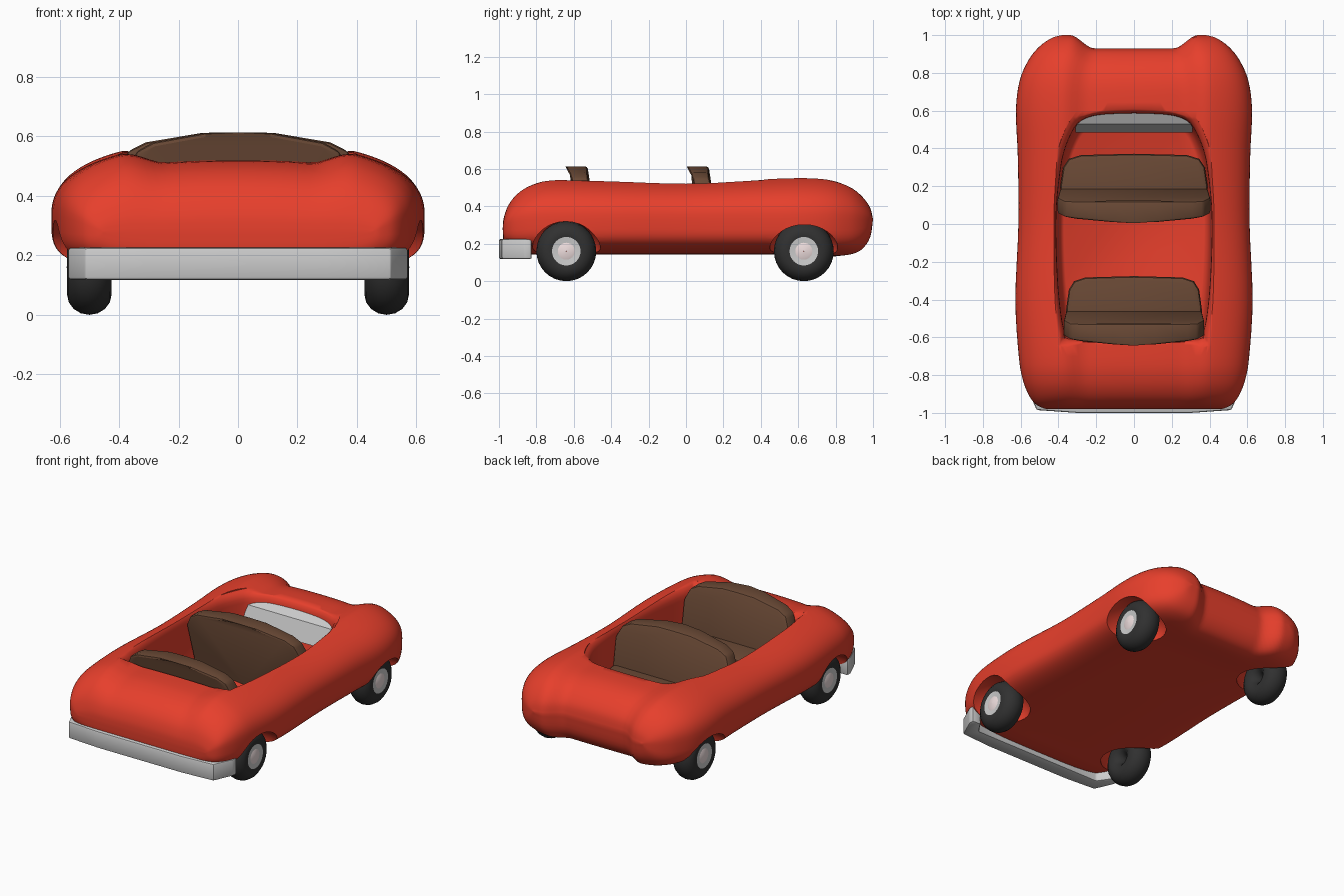
import bpy, bmesh, math
from mathutils import Vector, Matrix

if "Cube" in bpy.data.objects:
    bpy.data.objects.remove(bpy.data.objects["Cube"])


def material(name, rgb):
    m = bpy.data.materials.new(name)
    m.diffuse_color = (*rgb, 1)
    m.use_nodes = True
    m.node_tree.nodes["Principled BSDF"].inputs["Base Color"].default_value = m.diffuse_color
    return m


RED = material("red_paint", (0.8, 0.05, 0.025))
BROWN = material("brown_leather", (0.14, 0.065, 0.035))
BLACK = material("tyre_rubber", (0.03, 0.03, 0.03))
PALE = material("hub_cap", (0.85, 0.72, 0.72))


def make(name, bm, mat=None):
    bmesh.ops.recalc_face_normals(bm, faces=bm.faces)
    me = bpy.data.meshes.new(name)
    bm.to_mesh(me)
    bm.free()
    ob = bpy.data.objects.new(name, me)
    bpy.context.collection.objects.link(ob)
    if mat:
        me.materials.append(mat)
    return ob


def smooth(ob, angle=35):
    bpy.ops.object.select_all(action='DESELECT')
    ob.select_set(True)
    bpy.context.view_layer.objects.active = ob
    bpy.ops.object.shade_smooth_by_angle(angle=math.radians(angle))


def loft(rings, closed=False):
    """Skin equal-length rings; cap the ends or close into a loop."""
    bm = bmesh.new()
    vs = [[bm.verts.new(p) for p in r] for r in rings]
    n = len(vs[0])
    pairs = list(zip(vs, vs[1:])) + ([(vs[-1], vs[0])] if closed else [])
    for a, b in pairs:
        for j in range(n):
            k = (j + 1) % n
            bm.faces.new((a[j], a[k], b[k], b[j]))
    if not closed:
        bm.faces.new(vs[0])
        bm.faces.new(vs[-1])
    return bm


def bevel(bm, width, segments=2, angle=20):
    bmesh.ops.recalc_face_normals(bm, faces=bm.faces)
    edges = [e for e in bm.edges if e.calc_face_angle(0) > math.radians(angle)]
    bmesh.ops.bevel(bm, geom=edges, offset=width, segments=segments,
                    affect='EDGES', profile=0.5, clamp_overlap=True)
    return bm


def step(a, b, x):
    t = min(1, max(0, (x - a) / (b - a)))
    return t * t * (3 - 2 * t)


def spline(pts, sub):
    """Catmull-Rom through the stations."""
    p = [Vector(q) for q in pts]
    p = [p[0]] + p + [p[-1]]
    out = []
    for a, b, c, d in zip(p, p[1:], p[2:], p[3:]):
        for i in range(sub):
            t = i / sub
            out.append(0.5 * (2 * b + (c - a) * t + (2 * a - 5 * b + 4 * c - d) * t * t
                              + (3 * b - a - 3 * c + d) * t ** 3))
    return out + [p[-1]]


# body shell: y, half width, waist height, top, bottom
stations = [(-.98, .45, .28, .28, .28), (-.975, .48, .29, .35, .21), (-.95, .525, .31, .43, .17),
            (-.9, .56, .32, .50, .15), (-.82, .59, .33, .55, .142), (-.7, .61, .33, .575, .142),
            (-.4, .628, .33, .573, .142), (0, .612, .33, .564, .142), (.35, .615, .33, .577, .142),
            (.6, .625, .33, .586, .14), (.76, .605, .33, .578, .133), (.87, .557, .33, .545, .135),
            (.94, .5, .33, .492, .16), (.985, .435, .33, .42, .225), (1.0, .38, .33, .33, .33)]
N = 112
rings = []
for y, w, zc, top, bot in spline(stations, 4):
    ring = []
    for j in range(N):
        th = 2 * math.pi * j / N
        c = math.cos(th)
        u = min(1, abs(c))
        x = w * c
        if j <= N // 2:
            z = zc + (top - zc) * max(0, 1 - u ** 2.5) ** (1 / 2.5)
            z -= 0.23 * (z - zc) * (1 - step(.24, .40, abs(x)))   # valley between fenders
        else:
            z = zc - (zc - bot) * max(0, 1 - u ** 4) ** .25
        dent = .07 * (1 - step(.21, .34, abs(x))) * step(.6, 1.0, y)
        ring.append((x, y - dent, z))
    rings.append(ring)
bm = loft(rings)
for f in [f for f in bm.faces if len(f.verts) > 4]:
    bm.faces.remove(f)
bmesh.ops.remove_doubles(bm, verts=bm.verts, dist=1e-5)
bmesh.ops.dissolve_degenerate(bm, edges=bm.edges, dist=1e-6)
body = make("body", bm, RED)

# cockpit cutter with rounded floor and flared rim
half = [(.0, .585), (.15, .58), (.24, .565), (.30, .53), (.345, .45), (.38, .34), (.405, .15),
        (.412, 0), (.408, -.2), (.395, -.4), (.37, -.56), (.33, -.61), (.0, -.615)]
half = [tuple(p) for p in spline([(*p, 0) for p in half], 3)]
outline = half + [(-x, y, 0) for x, y, _ in half[-2:0:-1]]
levels = [(.20, .9), (.215, .94), (.25, .97), (.35, .99), (.47, 1.0), (.495, 1.005),
          (.515, 1.02), (.53, 1.045), (.54, 1.075), (.8, 1.09)]
cutters = [make("cockpit_cutter", loft([[(x * s, y * s, z) for x, y, _ in outline] for z, s in levels]))]

# wheel well cutters
WHEELS = [(s, y) for s in (-1, 1) for y in (-.64, .63)]
for s, y in WHEELS:
    bm = bmesh.new()
    rz = .163 if y < 0 else .147
    bmesh.ops.create_uvsphere(bm, u_segments=32, v_segments=20, radius=1,
                              matrix=Matrix.Translation((s * .56, y, .16)) @ Matrix.Diagonal((.24, .185, rz, 1)))
    cutters.append(make("wheel_well_cutter", bm))

bpy.context.view_layer.objects.active = body
for c in cutters:
    c.hide_render = True
    m = body.modifiers.new("cut", 'BOOLEAN')
    m.operation, m.solver, m.object = 'DIFFERENCE', 'EXACT', c
    bpy.ops.object.modifier_apply(modifier=m.name)
for c in cutters:
    bpy.data.objects.remove(c)
smooth(body, 50)


# wheels: lathed tyre, rim ring and hub, all turned around the x axis
def lathe(name, profile, s, y, mat, closed=True, seg=32):
    bm = loft([[(s * x, y + r * math.cos(a), .16 + r * math.sin(a))
                for x, r in profile]
               for a in (2 * math.pi * i / seg for i in range(seg))], closed=closed)
    smooth(make(name, bm, mat), 50)


for s, y in WHEELS:
    tyre = [(.5 + .075 * math.cos(t), .091 + .069 * math.sin(t))
            for t in (2 * math.pi * i / 16 for i in range(16))]
    lathe("tyre", tyre, s, y, BLACK)
    lathe("rim", [(.53, .03), (.567, .03), (.57, .06), (.572, .078), (.53, .078)], s, y, None)
    lathe("hub", [(.53, .001), (.576, .001), (.574, .03), (.568, .047), (.53, .047)], s, y, PALE)


# seats: arched, leaning backrest with bowed rear plus rounded cushion
def seat(name, dy, k):
    arch = [(.385, .2), (.405, .48), (.37, .55), (.31, .58), (.12, .612), (0, .614)]
    prof = arch + [(-x, z) for x, z in arch[-2::-1]]
    prof.append((0, .2))

    def lean(z):
        return .08 * max(0, .56 - z) / .36

    back = [(x * k, dy - .004 + .04 * min(1, abs(x) / .4) + lean(z), z) for x, z in prof]
    front = [(x * k, dy + .12 + 1.2 * lean(z), z) for x, z in prof]
    smooth(make(name + "_backrest", bevel(loft([back, front]), .014), BROWN), 25)
    side = [(.39, .1), (.39, .2), (.375, .30), (.345, .345), (.28, .365), (0, .372)]
    plan = side + [(-x, y) for x, y in side[-2::-1]]
    cushion = loft([[(x * k, y + dy, z) for x, y in plan] for z in (.19, .32)])
    smooth(make(name + "_cushion", bevel(cushion, .02, 2, 50), BROWN), 25)


seat("rear_seat", 0, 1)
seat("front_seat", -.648, .92)

# bumper wrapping the flat end
side = [(.57, -.825), (.57, -.86), (.515, -.985), (.3, -1.0)]
inner = [(.3, -.9), (.46, -.9), (.51, -.825)]
plan = side + [(-x, y) for x, y in side[::-1]] + [(-x, y) for x, y in inner[::-1]] + inner
smooth(make("bumper", bevel(loft([[(x, y, z) for x, y in plan] for z in (.118, .226)]), .01)), 25)

# dashboard panel under the cockpit rim
prof = [(.485, .34), (.53, .455), (.59, .485), (.64, .48), (.64, .34)]
make("dashboard", loft([[(x, y, z) for y, z in prof] for x in (-.31, .31)]))
